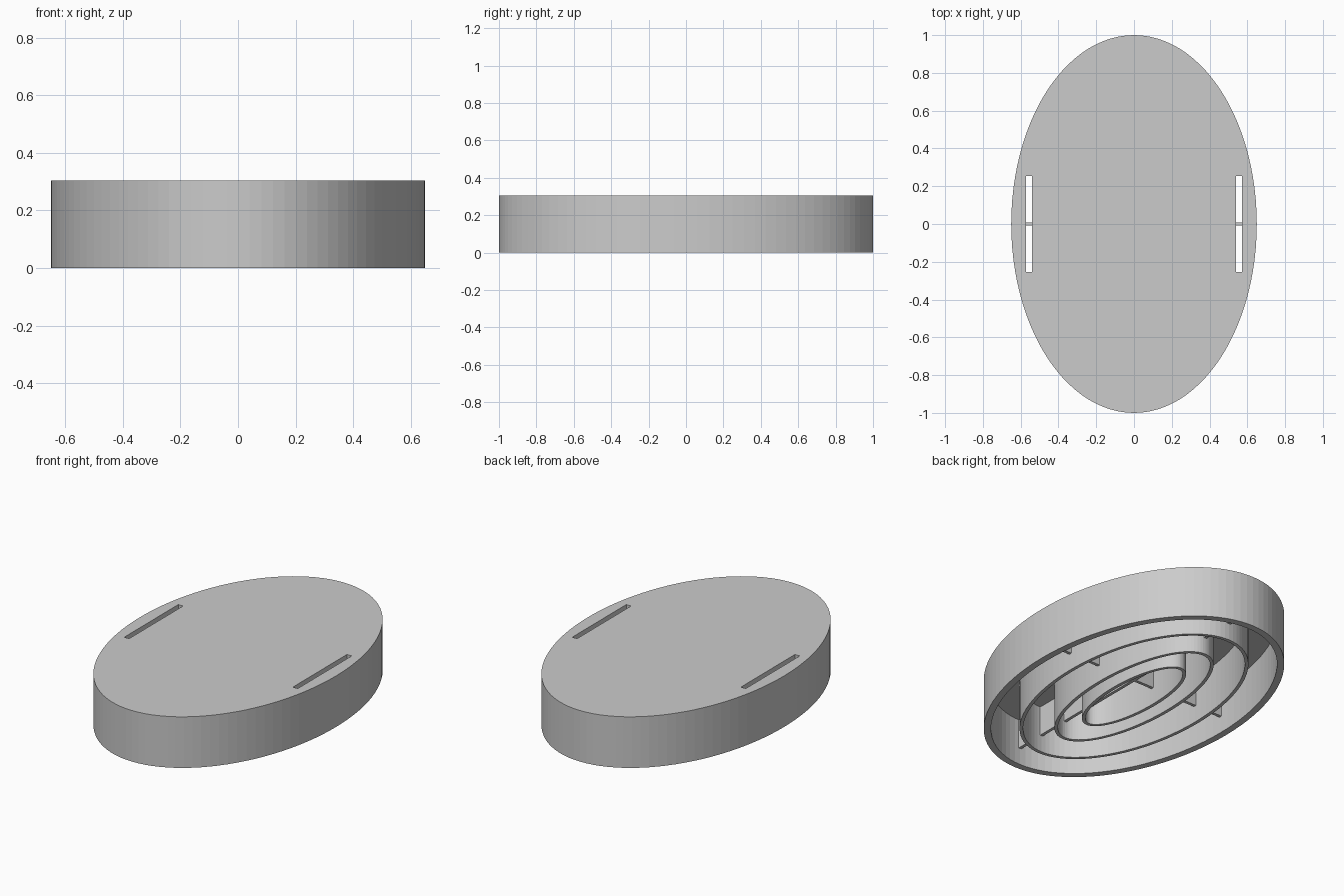
import bpy, math

if "Cube" in bpy.data.objects:
    bpy.data.objects.remove(bpy.data.objects["Cube"])

HEIGHT, CEILING, SIDES = 0.305, 0.275, 100

grey = bpy.data.materials.new("plain_grey")
grey.diffuse_color = (0.6, 0.6, 0.6, 1)
grey.use_nodes = True
grey.node_tree.nodes["Principled BSDF"].inputs["Base Color"].default_value = grey.diffuse_color


def ellipse(a, b):
    return [(a * math.cos(2 * math.pi * i / SIDES), b * math.sin(2 * math.pi * i / SIDES))
            for i in range(SIDES)]


def rectangle(cx, cy, w, d):
    return [(cx + sx * w / 2, cy + sy * d / 2)
            for sx, sy in ((-1, -1), (1, -1), (1, 1), (-1, 1))]


def slab(name, outlines, z0, z1):
    """Filled, extruded outline; inner outlines become holes."""
    curve = bpy.data.curves.new(name + "_outline", 'CURVE')
    curve.dimensions = '2D'
    curve.fill_mode = 'BOTH'
    curve.extrude = (z1 - z0) / 2
    for pts in outlines:
        spline = curve.splines.new('POLY')
        spline.points.add(len(pts) - 1)
        for p, (x, y) in zip(spline.points, pts):
            p.co = (x, y, 0, 1)
        spline.use_cyclic_u = True
    temp = bpy.data.objects.new(name + "_outline", curve)
    bpy.context.collection.objects.link(temp)
    deps = bpy.context.evaluated_depsgraph_get()
    mesh = bpy.data.meshes.new_from_object(temp.evaluated_get(deps))
    bpy.data.objects.remove(temp)
    bpy.data.curves.remove(curve)
    mesh.name = name
    mesh.materials.clear()
    mesh.materials.append(grey)
    for poly in mesh.polygons:
        poly.use_smooth = False
        poly.material_index = 0
    obj = bpy.data.objects.new(name, mesh)
    obj.location.z = (z0 + z1) / 2
    bpy.context.collection.objects.link(obj)
    return obj


# Oval top with two strap slots
slots = [rectangle(s * 0.557, 0, 0.032, 0.51) for s in (-1, 1)]
slab("top_plate", [ellipse(0.65, 1.0)] + slots, CEILING, HEIGHT)

# Outer wall and the three stiffening rings underneath
for name, a, b, t in (("outer_wall", 0.65, 1.0, 0.04),
                      ("large_ring", 0.45, 0.80, 0.02),
                      ("middle_ring", 0.25, 0.60, 0.02),
                      ("small_ring", 0.15, 0.40, 0.02)):
    slab(name, [ellipse(a, b), ellipse(a - t, b - t)], 0, CEILING)

# Crossed ribs
slab("cross_rib", [rectangle(0, 0, 1.24, 0.018)], 0.10, CEILING)
slab("long_rib", [rectangle(0, 0, 0.018, 1.94)], 0.10, CEILING)
